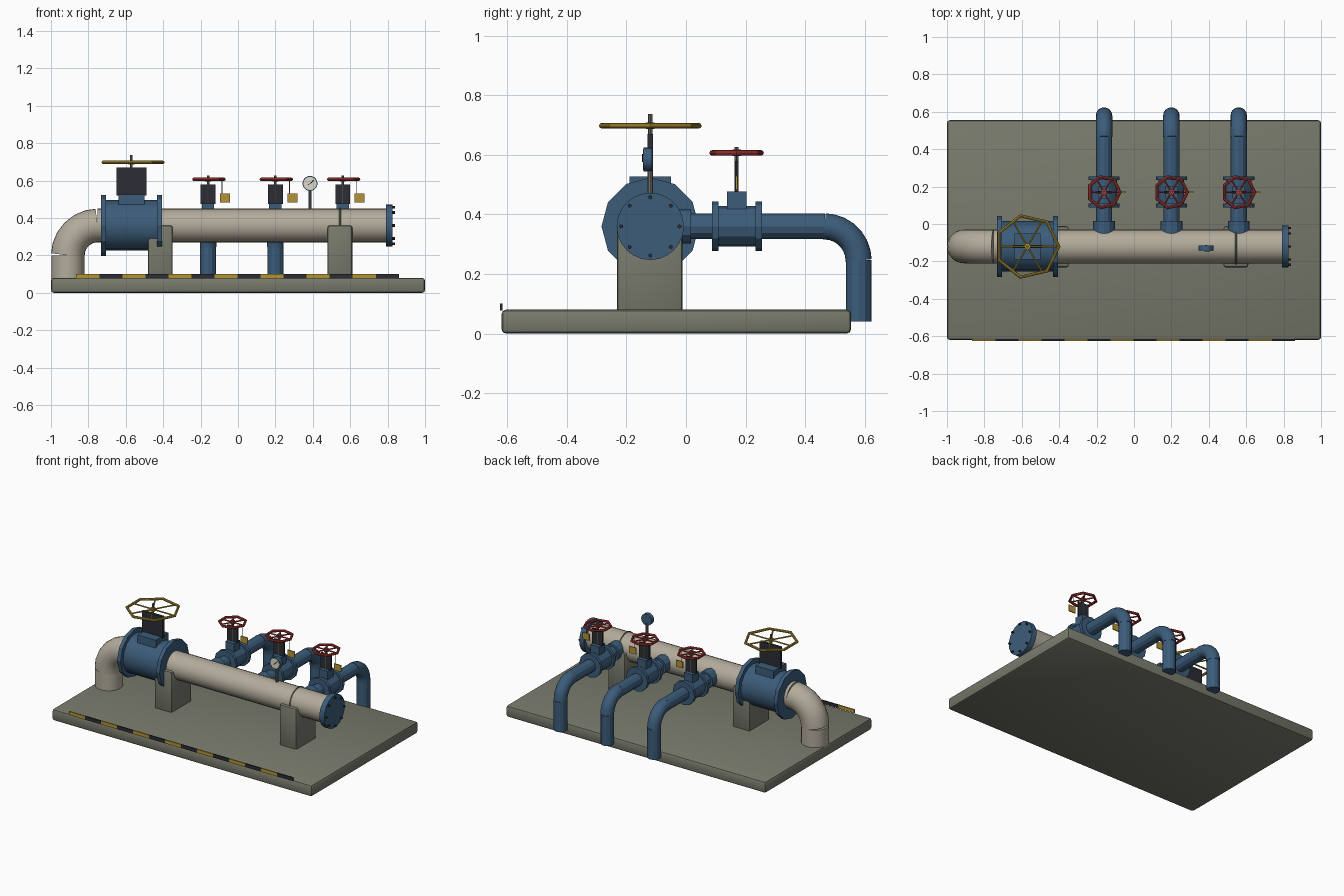
import bpy, bmesh, math
from mathutils import Vector, Matrix

if "Cube" in bpy.data.objects:
    bpy.data.objects.remove(bpy.data.objects["Cube"])

def mat(name, r, g, b):
    m = bpy.data.materials.new(name)
    m.diffuse_color = (r, g, b, 1)
    m.use_nodes = True
    m.node_tree.nodes["Principled BSDF"].inputs["Base Color"].default_value = m.diffuse_color
    return m

GREY = mat("concrete grey", 0.19, 0.195, 0.15)
BEIGE = mat("pipe beige", 0.45, 0.41, 0.33)
BLUE = mat("valve blue", 0.045, 0.108, 0.195)
YELLOW = mat("safety yellow", 0.45, 0.29, 0.035)
RED = mat("handwheel red", 0.42, 0.04, 0.035)
DARK = mat("dark iron", 0.024, 0.026, 0.033)
STEEL = mat("steel", 0.17, 0.165, 0.15)
CREAM = mat("dial cream", 0.72, 0.69, 0.6)

def finish(name, bm, m, angle=0.5):
    bmesh.ops.recalc_face_normals(bm, faces=bm.faces)
    me = bpy.data.meshes.new(name)
    bm.to_mesh(me)
    bm.free()
    ob = bpy.data.objects.new(name, me)
    bpy.context.collection.objects.link(ob)
    me.materials.append(m)
    bpy.ops.object.select_all(action='DESELECT')
    ob.select_set(True)
    bpy.context.view_layer.objects.active = ob
    bpy.ops.object.shade_smooth_by_angle(angle=angle)
    return ob

def box(name, lo, hi, m, bevel=0):
    bm = bmesh.new()
    lo, hi = Vector(lo), Vector(hi)
    bmesh.ops.create_cube(bm, size=1, matrix=Matrix.Translation((lo + hi) / 2) @ Matrix.Diagonal((*(hi - lo), 1)))
    if bevel:
        bmesh.ops.bevel(bm, geom=bm.edges[:], offset=bevel, segments=2, profile=0.5, affect='EDGES')
    return finish(name, bm, m)

def tube(name, pts, normal, r, sides, m, closed=False):
    """Sweep a round section along a path lying in the plane of the normal."""
    bm = bmesh.new()
    pts, n, k = [Vector(p) for p in pts], Vector(normal), len(pts)
    rings = []
    for i, p in enumerate(pts):
        a = pts[i - 1] if (i or closed) else p
        b = pts[(i + 1) % k] if (i < k - 1 or closed) else p
        side = (b - a).normalized().cross(n)
        rings.append([bm.verts.new(p + r * (n * math.cos(t) + side * math.sin(t)))
                      for t in (2 * math.pi * j / sides for j in range(sides))])
    for i in range(k if closed else k - 1):
        A, B = rings[i], rings[(i + 1) % k]
        for j in range(sides):
            q = (j + 1) % sides
            bm.faces.new((A[j], A[q], B[q], B[j]))
    if not closed:
        bm.faces.new(rings[0])
        bm.faces.new(rings[-1])
    return finish(name, bm, m)

def rod(name, a, b, r, sides, m):
    d = Vector(b) - Vector(a)
    n = Vector((0, 0, 1)) if abs(d.z) < 1e-6 else Vector((1, 0, 0))
    return tube(name, [a, b], n, r, sides, m)

def circle(c, r, n, u, v):
    return [Vector(c) + r * (Vector(u) * math.cos(2 * math.pi * i / n) + Vector(v) * math.sin(2 * math.pi * i / n))
            for i in range(n)]

def handwheel(name, x, y, z, r, t, m, top):
    # seven-sided rim, six spokes, hub and stem
    tube(name + "_rim", circle((x, y, z), r, 7, (1, 0, 0), (0, 1, 0)), (0, 0, 1), t, 8, m, True)
    for i in range(3):
        a = math.pi * i / 3
        d = Vector((math.cos(a), math.sin(a), 0)) * r * 0.93
        c = Vector((x, y, z))
        rod(f"{name}_spoke_{i}", c - d, c + d, t * 0.6, 6, m)
    rod(name + "_hub", (x, y, z - t * 1.2), (x, y, z + t * 1.2), t * 1.7, 10, m)
    rod(name + "_stem", (x, y, top - 0.2), (x, y, top), 0.007, 8, STEEL)

HY, HZ = -0.12, 0.36   # header axis

# base slab and hazard strip
box("base_slab", (-1, -0.62, 0), (1, 0.555, 0.08), GREY, 0.015)
for i in range(14):
    x = -0.865 + i * 0.1232
    box(f"hazard_stripe_{i}", (x, -0.625, 0.077), (x + 0.1232, -0.616, 0.101), DARK if i % 2 else YELLOW)

# header pipe with inlet elbow
rod("header_pipe", (-0.752, HY, HZ), (0.795, HY, HZ), 0.09, 24, BEIGE)
arc = [(-0.75 - 0.16 * math.sin(a), HY, 0.2 + 0.16 * math.cos(a)) for a in (math.pi / 2 * i / 6 for i in range(7))]
tube("inlet_elbow", arc, (0, 1, 0), 0.09, 24, BEIGE)
rod("inlet_leg", (-0.91, HY, 0.07), (-0.91, HY, 0.2), 0.088, 24, BEIGE)

# supports with straps
for i, x in enumerate((-0.415, 0.545)):
    box(f"support_{i}", (x - 0.066, HY - 0.112, 0.07), (x + 0.066, HY + 0.108, HZ), GREY, 0.012)
    tube(f"strap_{i}", circle((x, HY, HZ), 0.091, 24, (0, 1, 0), (0, 0, 1)), (1, 0, 0), 0.005, 6, GREY, True)

# blind end flange with bolts
rod("end_flange", (0.79, HY, HZ), (0.827, HY, HZ), 0.113, 24, BLUE)
for i, p in enumerate(circle((0.82, HY, HZ), 0.098, 8, (0, 1, 0), (0, 0, 1))):
    rod(f"end_bolt_{i}", p, p + Vector((0.019, 0, 0)), 0.007, 6, DARK)

# main valve
VX = -0.57
rod("main_valve_body", (-0.72, HY, HZ), (-0.415, HY, HZ), 0.135, 16, BLUE)
for i, x in enumerate((-0.732, -0.432)):
    rod(f"main_valve_flange_{i}", (x, HY, HZ), (x + 0.026, HY, HZ), 0.164, 12, BLUE)
box("main_valve_bonnet", (VX - 0.07, HY - 0.07, 0.44), (VX + 0.07, HY + 0.07, 0.527), BLUE)
box("main_valve_yoke", (VX - 0.08, HY - 0.009, 0.52), (VX + 0.08, HY + 0.009, 0.67), DARK)
handwheel("main_wheel", VX, HY, 0.698, 0.168, 0.009, YELLOW, 0.737)

# three branches
BY = 0.17
for n, x in zip("123", (-0.16, 0.20, 0.56)):
    b = f"branch_{n}_"
    rod(b + "collar", (x, HY + 0.06, HZ), (x, 0.017, HZ), 0.058, 12, BLUE)
    rod(b + "pipe", (x, -0.05, HZ), (x, 0.467, HZ), 0.043, 12, BLUE)
    arc = [(x, 0.465 + 0.115 * math.sin(a), HZ - 0.115 + 0.115 * math.cos(a))
           for a in (math.pi / 2 * i / 7 for i in range(8))]
    tube(b + "elbow", arc, (1, 0, 0), 0.044, 16, BLUE)
    rod(b + "leg", (x, 0.58, 0.04), (x, 0.58, 0.247), 0.043, 12, BLUE)
    rod(b + "valve_body", (x, 0.1, HZ), (x, 0.245, HZ), 0.068, 12, BLUE)
    for i, y in enumerate((0.088, 0.234)):
        rod(f"{b}flange_{i}", (x, y, HZ), (x, y + 0.021, HZ), 0.083, 12, BLUE)
    box(b + "bonnet", (x - 0.033, BY - 0.033, 0.4), (x + 0.033, BY + 0.033, 0.478), BLUE)
    box(b + "yoke", (x - 0.04, BY - 0.006, 0.475), (x + 0.04, BY + 0.006, 0.58), DARK)
    handwheel(b + "wheel", x, BY, 0.607, 0.085, 0.009, RED, 0.627)
    # hanging tag
    rod(b + "tag_wire", (x + 0.075, BY, 0.525), (x + 0.075, BY, 0.607), 0.002, 6, STEEL)
    box(b + "tag", (x + 0.064, BY - 0.003, 0.484), (x + 0.117, BY + 0.003, 0.53), YELLOW)

# pressure gauge
GX, GZ = 0.385, 0.585
rod("gauge_stem", (GX, HY, 0.44), (GX, HY, 0.56), 0.009, 10, STEEL)
rod("gauge_case", (GX, -0.142, GZ), (GX, -0.114, GZ), 0.04, 20, BLUE)
rod("gauge_dial", (GX, -0.145, GZ), (GX, -0.141, GZ), 0.035, 20, CREAM)
rod("gauge_needle", (GX - 0.008, -0.146, GZ - 0.008), (GX + 0.02, -0.146, GZ + 0.018), 0.0025, 6, DARK)
